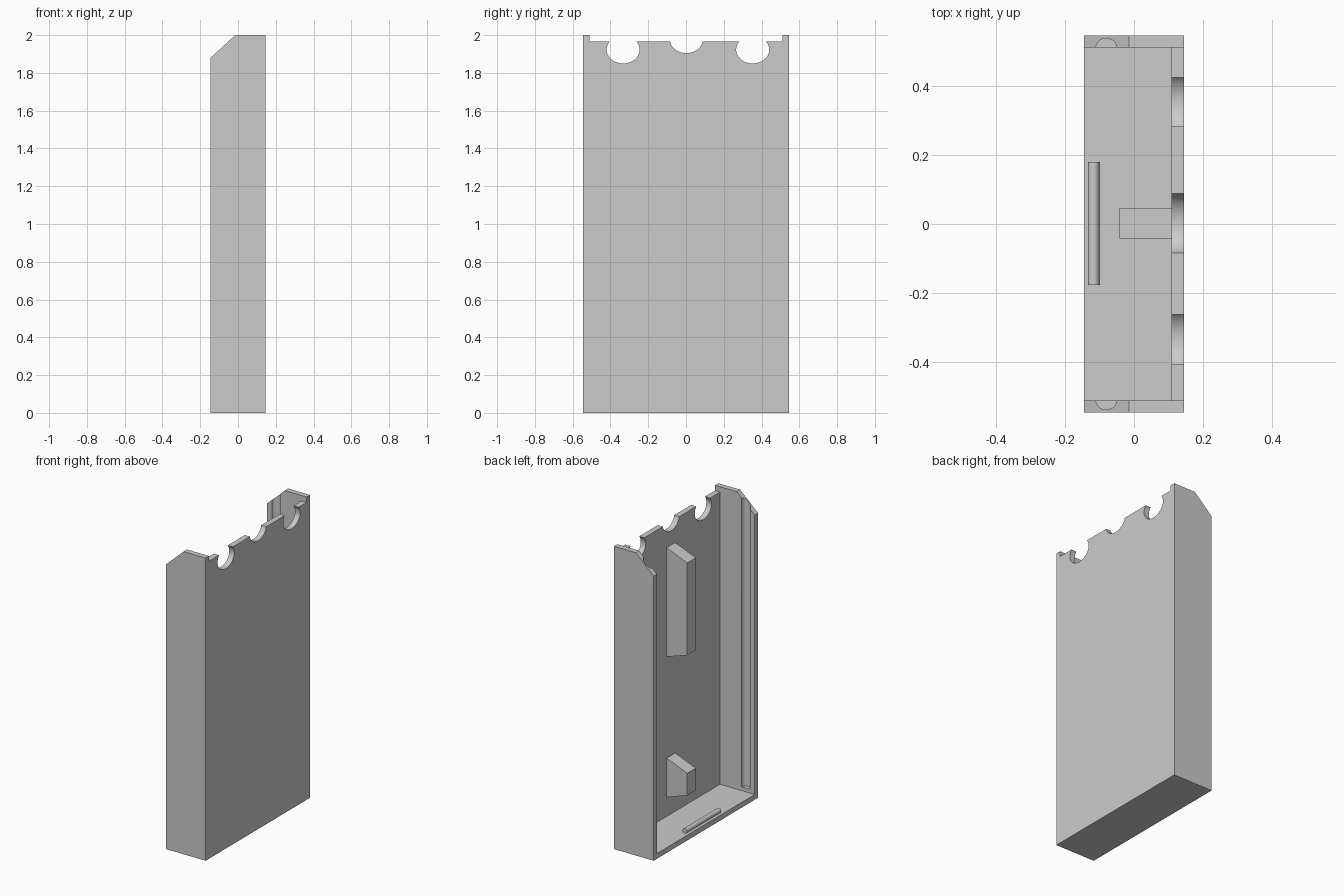
import bpy, bmesh
from math import sin, cos, tau, radians
from mathutils import Vector

cube = bpy.data.objects.get("Cube")
if cube:
    bpy.data.objects.remove(cube)

# One plain grey for everything
grey = bpy.data.materials.new("light grey")
grey.use_nodes = True
grey.diffuse_color = (0.6, 0.6, 0.6, 1)
grey.node_tree.nodes["Principled BSDF"].inputs["Base Color"].default_value = (0.6, 0.6, 0.6, 1)

# Main sizes
DEPTH, WIDTH, HEIGHT = 0.145, 0.545, 2.0     # half depth, half width, height
INNER_Y, PLATE_X, FLOOR_Z, PLATE_TOP = 0.51, 0.108, 0.035, 1.965


def prism(name, points, axis, start, end):
    """Extrude a closed outline along one axis; points use the other two axes in order."""
    bm = bmesh.new()
    verts = []
    for p in points:
        co = list(p)
        co.insert(axis, start)
        verts.append(bm.verts.new(co))
    face = bm.faces.new(verts)
    move = Vector((0, 0, 0))
    move[axis] = end - start
    res = bmesh.ops.extrude_face_region(bm, geom=[face])
    bmesh.ops.translate(bm, vec=move,
                        verts=[g for g in res["geom"] if isinstance(g, bmesh.types.BMVert)])
    bmesh.ops.recalc_face_normals(bm, faces=bm.faces)
    mesh = bpy.data.meshes.new(name)
    bm.to_mesh(mesh)
    bm.free()
    mesh.materials.append(grey)
    obj = bpy.data.objects.new(name, mesh)
    bpy.context.collection.objects.link(obj)
    return obj


def rect(a0, a1, b0, b1):
    return [(a0, b0), (a1, b0), (a1, b1), (a0, b1)]


def oval(a, b, ra, rb, n=48):
    return [(a + ra * cos(tau * i / n), b + rb * sin(tau * i / n)) for i in range(n)]


def activate(obj):
    bpy.ops.object.select_all(action="DESELECT")
    obj.select_set(True)
    bpy.context.view_layer.objects.active = obj


def cut(target, cutter):
    cutter.hide_render = True
    mod = target.modifiers.new("cut", "BOOLEAN")
    mod.operation, mod.solver, mod.object = "DIFFERENCE", "EXACT", cutter
    activate(target)
    bpy.ops.object.modifier_apply(modifier=mod.name)
    bpy.data.objects.remove(cutter)


def smooth(obj):
    activate(obj)
    bpy.ops.object.shade_smooth_by_angle(angle=radians(30))


# Tray body: block with a sloped upper corner, hollowed from the open side
side_outline = [(-DEPTH, 0), (DEPTH, 0), (DEPTH, HEIGHT), (-0.015, HEIGHT), (-DEPTH, 1.88)]
body = prism("tray_body", side_outline, 1, -WIDTH, WIDTH)
cut(body, prism("cavity", rect(-0.5, PLATE_X, FLOOR_Z, 2.5), 1, -INNER_Y, INNER_Y))
cut(body, prism("plate_trim", rect(0, 0.5, PLATE_TOP, 2.5), 1, -INNER_Y, INNER_Y))

# Round notches along the top of the plate
for y, z in ((-0.333, 1.923), (0.002, 1.978), (0.353, 1.923)):
    cut(body, prism("notch", oval(y, z, 0.0875, 0.0733), 0, 0, 0.5))

# Half-round grooves in the inner faces of the side walls
for side in (-1, 1):
    cut(body, prism("groove", oval(-0.08, side * INNER_Y, 0.03, 0.027, 32), 2, 0.06, 2.5))
smooth(body)

# Tapered ribs on the inner face of the plate
for name, low, high in (("lower_rib", 0.163, 0.42), ("upper_rib", 1.09, 1.81)):
    outline = [(PLATE_X, low), (PLATE_X, high), (-0.042, high - 0.06), (-0.042, low + 0.05)]
    prism(name, outline, 1, -0.042, 0.047)

# Rounded ridge lying on the floor near the open edge
smooth(prism("floor_ridge", oval(-0.117, FLOOR_Z + 0.015, 0.0165, 0.0165, 32), 1, -0.177, 0.18))
